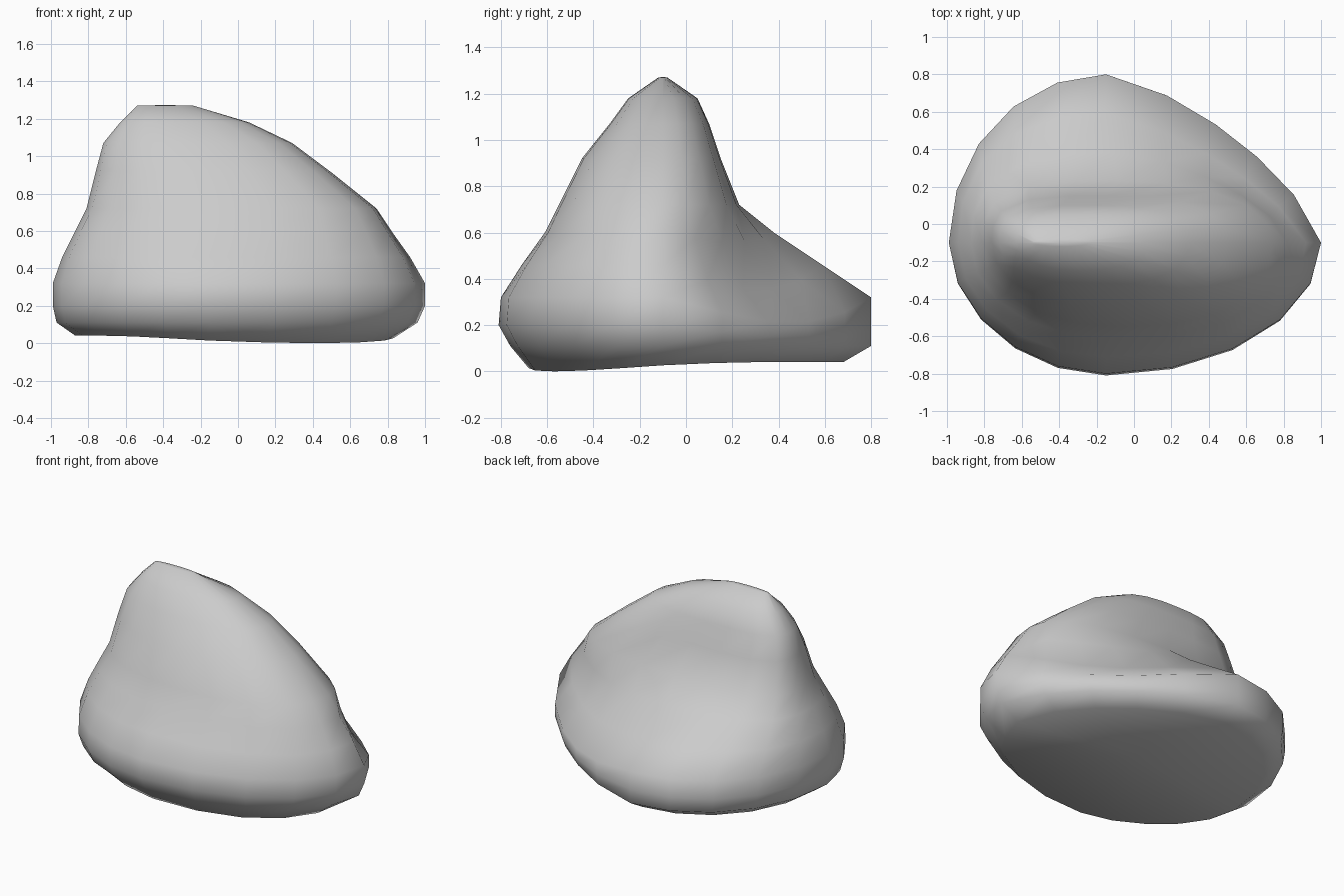
import bpy, bmesh
from math import cos, sin, tau, pi

SIDES = 20
CY = -0.1
# Cross-sections: z, left, right, front, back, centre x,
# then roundness of the back-right, back-left, front-left, front-right quarters
RINGS = [
    (0.04, -0.87, 0.83, -0.68, 0.68, -0.15, 1.5, 2.0, 1.9, 2.0),
    (0.11, -0.97, 0.96, -0.76, 0.80, -0.15, 1.42, 2.0, 1.9, 2.0),
    (0.20, -0.99, 1.00, -0.81, 0.80, -0.15, 1.4, 2.0, 1.9, 2.0),
    (0.32, -0.99, 1.00, -0.80, 0.80, -0.15, 1.4, 2.0, 1.9, 2.0),
    (0.46, -0.94, 0.92, -0.71, 0.59, -0.15, 1.35, 2.3, 2.0, 2.2),
    (0.60, -0.87, 0.82, -0.61, 0.38, -0.12, 1.55, 2.7, 2.1, 2.4),
    (0.72, -0.81, 0.74, -0.55, 0.23, -0.08, 2.2, 3.2, 2.1, 2.5),
    (0.92, -0.76, 0.49, -0.45, 0.15, -0.15, 2.6, 3.5, 2.1, 2.5),
    (1.07, -0.72, 0.29, -0.33, 0.10, -0.22, 2.6, 3.5, 2.1, 2.5),
    (1.18, -0.63, 0.06, -0.25, 0.05, -0.30, 2.4, 3.0, 2.1, 2.4),
    (1.27, -0.54, -0.24, -0.12, -0.08, -0.39, 2.0, 2.0, 2.0, 2.0),
]


def ring_point(ring, a):
    z, left, right, front, back, cx = ring[:6]
    c, s = cos(a), sin(a)
    n = ring[6 + int(a / (tau / 4) + 1e-6) % 4]
    rx = right - cx if c > 0 else cx - left
    ry = back - CY if s > 0 else CY - front
    r = (abs(c) ** n + abs(s) ** n) ** (-1 / n)
    # hollow on the back right shoulder: the rim dips there
    dip = max(0, sin(2 * a)) if a < pi / 2 else 0
    z -= {0.20: 0.05, 0.32: 0.11, 0.46: 0.11, 0.60: 0.04}.get(z, 0) * dip
    # the underside is lowest at the front right
    if z < 0.05:
        z -= 0.04 * max(0, cos(a + 0.3 * pi)) ** 2
    return cx + rx * r * c, CY + ry * r * s, z


# Boulder: rings skinned from base to crest
bm = bmesh.new()
loops = [[bm.verts.new(ring_point(r, tau * i / SIDES)) for i in range(SIDES)]
         for r in RINGS]
for lo, hi in zip(loops, loops[1:]):
    for i in range(SIDES):
        j = (i + 1) % SIDES
        bm.faces.new((lo[i], lo[j], hi[j], hi[i]))

# Fans closing the underside and the crest
under = bm.verts.new((0, 0, 0.045))
crest = bm.verts.new((-0.39, CY, 1.273))
for i in range(SIDES):
    j = (i + 1) % SIDES
    bm.faces.new((loops[0][j], loops[0][i], under))
    bm.faces.new((loops[-1][i], loops[-1][j], crest))
bmesh.ops.recalc_face_normals(bm, faces=bm.faces)
for f in bm.faces:
    f.smooth = True

mesh = bpy.data.meshes.new("boulder")
bm.to_mesh(mesh)
bm.free()
bpy.context.collection.objects.link(bpy.data.objects.new("boulder", mesh))
